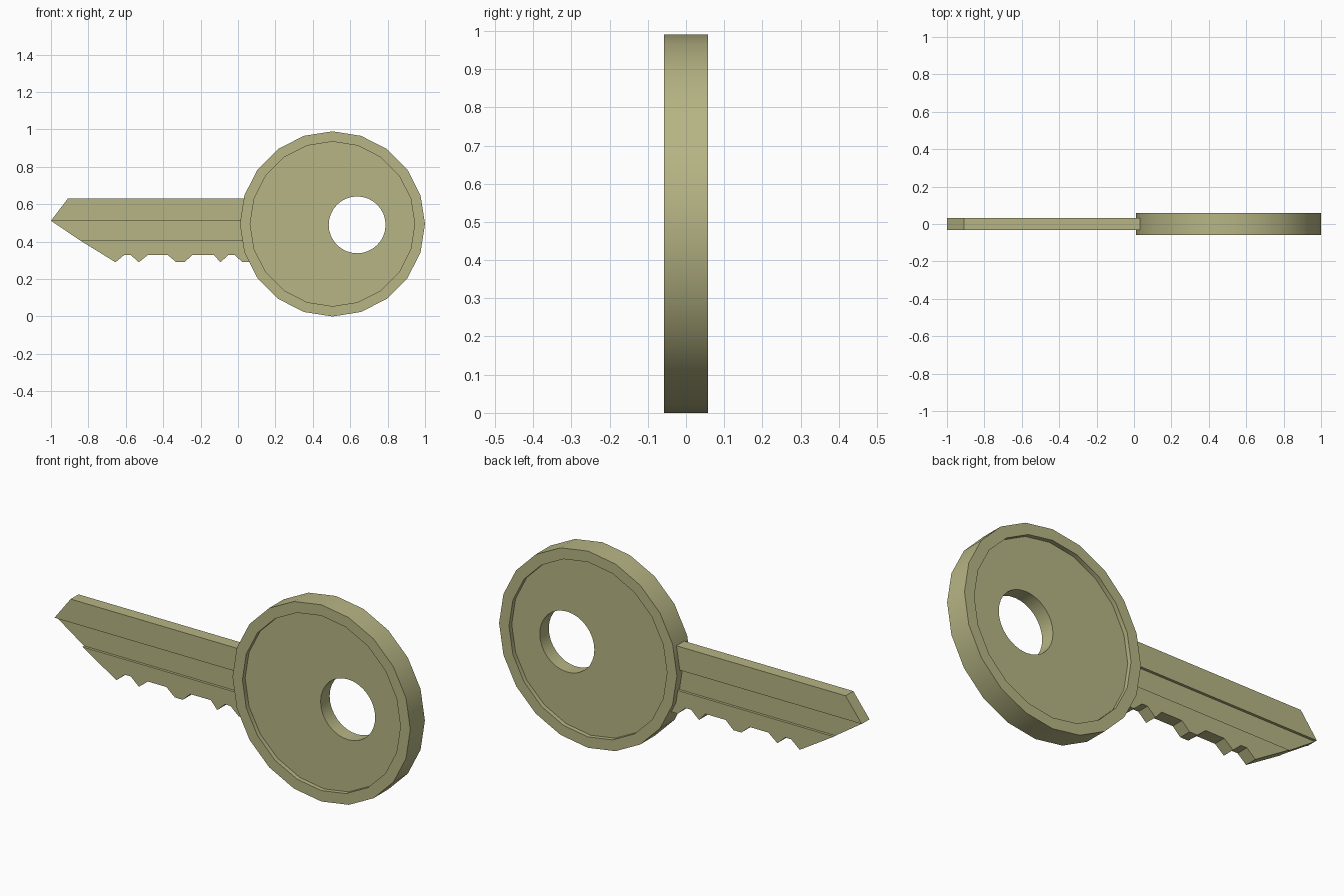
import bpy, bmesh, math

if "Cube" in bpy.data.objects:
    bpy.data.objects.remove(bpy.data.objects["Cube"])

brass = bpy.data.materials.new("brass")
brass.diffuse_color = (0.47, 0.46, 0.23, 1)
brass.use_nodes = True
brass.node_tree.nodes["Principled BSDF"].inputs["Base Color"].default_value = brass.diffuse_color


def prism(name, outline, y0, y1):
    """Extrude an outline in x, z from y0 to y1."""
    bm = bmesh.new()
    face = bm.faces.new([bm.verts.new((x, y0, z)) for x, z in outline])
    ext = bmesh.ops.extrude_face_region(bm, geom=[face], use_keep_orig=True)
    moved = [v for v in ext["geom"] if isinstance(v, bmesh.types.BMVert)]
    bmesh.ops.translate(bm, verts=moved, vec=(0, y1 - y0, 0))
    bmesh.ops.recalc_face_normals(bm, faces=bm.faces)
    mesh = bpy.data.meshes.new(name)
    bm.to_mesh(mesh)
    bm.free()
    mesh.materials.append(brass)
    obj = bpy.data.objects.new(name, mesh)
    bpy.context.collection.objects.link(obj)
    return obj


def circle(cx, cz, r, n):
    return [(cx + r * math.cos(2 * math.pi * i / n),
             cz + r * math.sin(2 * math.pi * i / n)) for i in range(n)]


def carve(obj, cutters):
    """Subtract the cutters, apply, and remove them."""
    bpy.context.view_layer.objects.active = obj
    for c in cutters:
        c.hide_render = True
        mod = obj.modifiers.new("cut", 'BOOLEAN')
        mod.operation = 'DIFFERENCE'
        mod.solver = 'EXACT'
        mod.object = c
        bpy.ops.object.modifier_apply(modifier=mod.name)
        bpy.data.objects.remove(c)


# Round bow: raised rim, recessed faces, off-centre ring hole
bow = prism("bow", circle(0.505, 0.495, 0.495, 20), -0.058, 0.058)
inner = circle(0.505, 0.495, 0.44, 20)
carve(bow, [prism("front_recess", inner, -0.2, -0.036),
            prism("back_recess", inner, 0.036, 0.2),
            prism("ring_hole", circle(0.637, 0.49, 0.152, 32), -0.3, 0.3)])

# Blade with pointed tip and cut teeth
root, low, high = 0.066, 0.29, 0.33
teeth = [(-0.655, low), (-0.607, high), (-0.575, high), (-0.53, low),
         (-0.48, high), (-0.377, high), (-0.33, low), (-0.286, low),
         (-0.243, high), (-0.13, high), (-0.094, low), (-0.05, high),
         (-0.02, high), (0.025, low), (root, low)]
blade = prism("blade", [(root, 0.63), (-0.91, 0.63), (-1.0, 0.512),
                        (-0.845, 0.407)] + teeth, -0.031, 0.031)

# Shallow groove along both sides of the blade
groove = [(-1.2, 0.407), (0.2, 0.407), (0.2, 0.512), (-1.2, 0.512)]
carve(blade, [prism("front_groove", groove, -0.2, -0.018),
              prism("back_groove", groove, 0.018, 0.2)])

# Smooth round walls, crisp edges
bpy.ops.object.select_all(action='DESELECT')
bow.select_set(True)
bpy.context.view_layer.objects.active = bow
bpy.ops.object.shade_smooth_by_angle(angle=math.radians(30))
